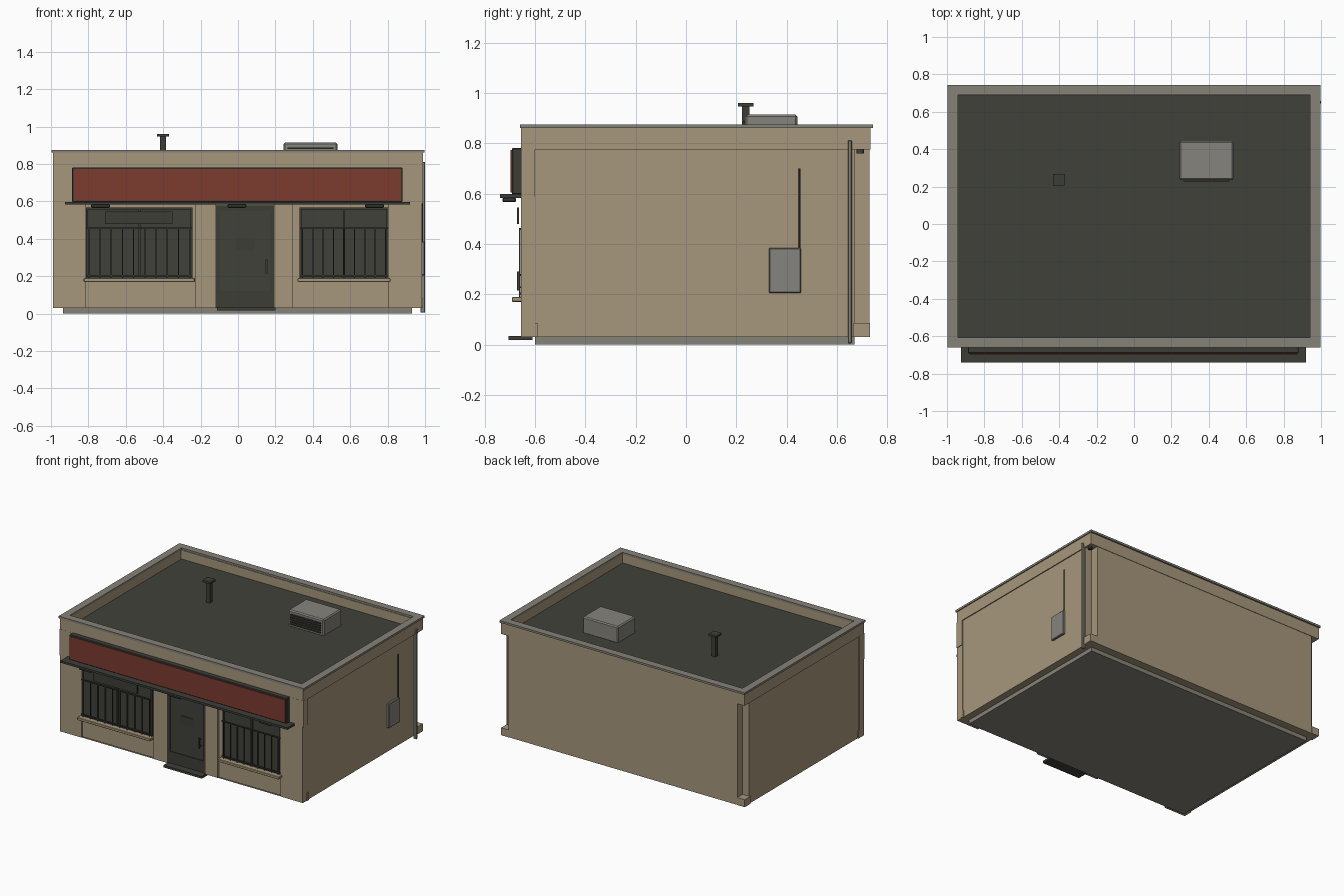
import bpy, bmesh, math
from mathutils import Vector

if "Cube" in bpy.data.objects:
    bpy.data.objects.remove(bpy.data.objects["Cube"])


def material(name, rgb):
    m = bpy.data.materials.new(name)
    m.diffuse_color = (*rgb, 1)
    m.use_nodes = True
    m.node_tree.nodes["Principled BSDF"].inputs["Base Color"].default_value = m.diffuse_color
    return m


BEIGE = material("beige_render", (0.38, 0.31, 0.2))
GRAY = material("warm_gray", (0.235, 0.225, 0.185))
METAL = material("light_metal", (0.24, 0.23, 0.205))
ROOF = material("dark_roofing", (0.053, 0.053, 0.042))
DARK = material("dark_metal", (0.047, 0.047, 0.039))
GLASS = material("dark_glass", (0.052, 0.053, 0.044))
RED = material("sign_red", (0.2, 0.045, 0.03))


def add_mesh(name, bm, mat):
    me = bpy.data.meshes.new(name)
    bm.to_mesh(me)
    bm.free()
    me.materials.append(mat)
    ob = bpy.data.objects.new(name, me)
    bpy.context.collection.objects.link(ob)
    return ob


def boxes(name, mat, specs, bevel=0):
    """One object made of boxes given as (x0, x1, y0, y1, z0, z1)."""
    bm = bmesh.new()
    for x0, x1, y0, y1, z0, z1 in specs:
        verts = bmesh.ops.create_cube(bm, size=1)["verts"]
        for v in verts:
            v.co = Vector(((x0, x1)[v.co.x > 0], (y0, y1)[v.co.y > 0], (z0, z1)[v.co.z > 0]))
    ob = add_mesh(name, bm, mat)
    if bevel:
        mod = ob.modifiers.new("Bevel", "BEVEL")
        mod.width = bevel
        mod.segments = 1
    return ob


def box(name, mat, x0, x1, y0, y1, z0, z1, bevel=0):
    return boxes(name, mat, [(x0, x1, y0, y1, z0, z1)], bevel)


def rod(name, mat, x, y, z0, z1, r, sides=8):
    bm = bmesh.new()
    bmesh.ops.create_cone(bm, cap_ends=True, segments=sides, radius1=r, radius2=r, depth=z1 - z0)
    bmesh.ops.translate(bm, verts=bm.verts, vec=(x, y, (z0 + z1) / 2))
    return add_mesh(name, bm, mat)


def ring(x, y0, y1, w, z0, z1):
    """Four boxes forming a rectangular ring of width w."""
    return [(-x, x, y0, y0 + w, z0, z1), (-x, x, y1 - w, y1, z0, z1),
            (-x, -x + w, y0 + w, y1 - w, z0, z1), (x - w, x, y0 + w, y1 - w, z0, z1)]


# Floor slab, roof deck and parapet
box("floor_slab", GRAY, -0.935, 0.93, -0.6, 0.67, 0, 0.03)
box("roof_deck", ROOF, -0.94, 0.94, -0.61, 0.69, 0.775, 0.797)
boxes("parapet_band", BEIGE, ring(0.989, -0.655, 0.733, 0.047, 0.775, 0.862))
boxes("parapet_cap", GRAY, ring(0.996, -0.66, 0.744, 0.054, 0.861, 0.876))

# Side and back walls, leaving notched rear corners
for side, s in (("left", -1), ("right", 1)):
    xa, xb = sorted((s * 0.93, s * 0.982))
    box(side + "_wall", BEIGE, xa, xb, -0.6, 0.67, 0.03, 0.775)
    xa, xb = sorted((s * 0.93, s * 0.99))
    box(side + "_rear_corner_base", BEIGE, xa, xb, 0.665, 0.732, 0.03, 0.085)
    box(side + "_front_corner_base", BEIGE, xa, xb, -0.61, -0.59, 0.03, 0.085)
box("back_wall", BEIGE, -0.93, 0.93, 0.67, 0.73, 0.03, 0.775)

# Front wall: recessed backing, columns, piers and upper fascia
box("front_backing", BEIGE, -0.98, 0.98, -0.64, -0.6, 0.03, 0.59)
boxes("front_columns", BEIGE, [(a, b, -0.655, -0.6, 0.03, 0.59) for a, b in
                               ((-0.99, -0.815), (-0.228, -0.12), (0.195, 0.293), (0.805, 0.985))])
box("front_fascia", BEIGE, -0.99, 0.99, -0.656, -0.6, 0.588, 0.78)


# Barred windows
def window(name, x0, x1, bars, mullion):
    zb, zt, w = 0.19, 0.568, 0.01
    box(name + "_glass", GLASS, x0, x1, -0.645, -0.638, zb, zt)
    boxes(name + "_frame", DARK, [
        (x0, x0 + w, -0.654, -0.64, zb, zt), (x1 - w, x1, -0.654, -0.64, zb, zt),
        (x0, x1, -0.654, -0.64, zt - w, zt), (x0, x1, -0.654, -0.64, zb, zb + w),
        (mullion - 0.006, mullion + 0.006, -0.654, -0.64, zb, zt)])
    step = (x1 - x0 - 0.03) / (bars - 1)
    grille = [(x0 + 0.012 + i * step, x0 + 0.018 + i * step, -0.663, -0.657, zb, 0.46)
              for i in range(bars)]
    grille += [(x0, x1, -0.663, -0.655, z, z + 0.007) for z in (0.2, 0.456)]
    boxes(name + "_bars", DARK, grille)
    box(name + "_sill", BEIGE, x0 - 0.012, x1 + 0.012, -0.692, -0.635, 0.17, 0.19, 0.003)


window("left_window", -0.813, -0.243, 10, -0.527)
window("right_window", 0.33, 0.804, 9, 0.567)
box("window_notice_panel", DARK, -0.71, -0.35, -0.671, -0.664, 0.48, 0.545)

# Door with frame, kick plate, small plate, handle and step
box("door_leaf", GLASS, -0.11, 0.185, -0.646, -0.62, 0.03, 0.57)
boxes("door_frame", DARK, [(-0.12, -0.096, -0.654, -0.63, 0.03, 0.578),
                           (0.172, 0.196, -0.654, -0.63, 0.03, 0.578),
                           (-0.12, 0.196, -0.654, -0.63, 0.55, 0.578)])
box("door_kick_plate", DARK, -0.095, 0.171, -0.651, -0.645, 0.035, 0.12)
box("door_small_plate", DARK, -0.01, 0.088, -0.651, -0.645, 0.337, 0.405)
boxes("door_handle", DARK, [(0.147, 0.157, -0.672, -0.664, 0.215, 0.29),
                            (0.149, 0.155, -0.666, -0.644, 0.225, 0.232),
                            (0.149, 0.155, -0.666, -0.644, 0.273, 0.28)])
box("door_step", DARK, -0.113, 0.2, -0.705, -0.61, 0.018, 0.034)

# Blank sign board, ledge and lamps beneath it
box("sign_board", DARK, -0.888, 0.88, -0.692, -0.65, 0.597, 0.782, 0.004)
box("sign_face", RED, -0.877, 0.872, -0.698, -0.691, 0.604, 0.773)
box("sign_ledge", DARK, -0.925, 0.92, -0.74, -0.65, 0.583, 0.598)
for i, x in enumerate((-0.735, -0.005, 0.73)):
    box(f"ledge_lamp_{i + 1}", DARK, x - 0.05, x + 0.05, -0.73, -0.675, 0.566, 0.584, 0.004)

# Rooftop cooling unit with louvres, and vent pipe
box("cooling_unit", METAL, 0.243, 0.532, 0.235, 0.443, 0.79, 0.914, 0.008)
boxes("cooling_louvres", DARK, [(0.265, 0.51, 0.226, 0.238, 0.812 + i * 0.017, 0.821 + i * 0.017)
                                for i in range(5)])
box("vent_pipe", DARK, -0.417, -0.385, 0.222, 0.253, 0.79, 0.95)
box("vent_cap", DARK, -0.433, -0.37, 0.206, 0.268, 0.946, 0.961)

# Right wall services: meter box, conduit, downpipe and outlet
box("meter_box", METAL, 0.975, 0.998, 0.33, 0.457, 0.205, 0.385, 0.004)
rod("conduit", DARK, 0.986, 0.452, 0.38, 0.7, 0.004)
box("downpipe", GRAY, 0.976, 1.0, 0.643, 0.659, 0.005, 0.812, 0.003)
rod("corner_outlet", DARK, 0.962, 0.692, 0.76, 0.78, 0.015, 12)
